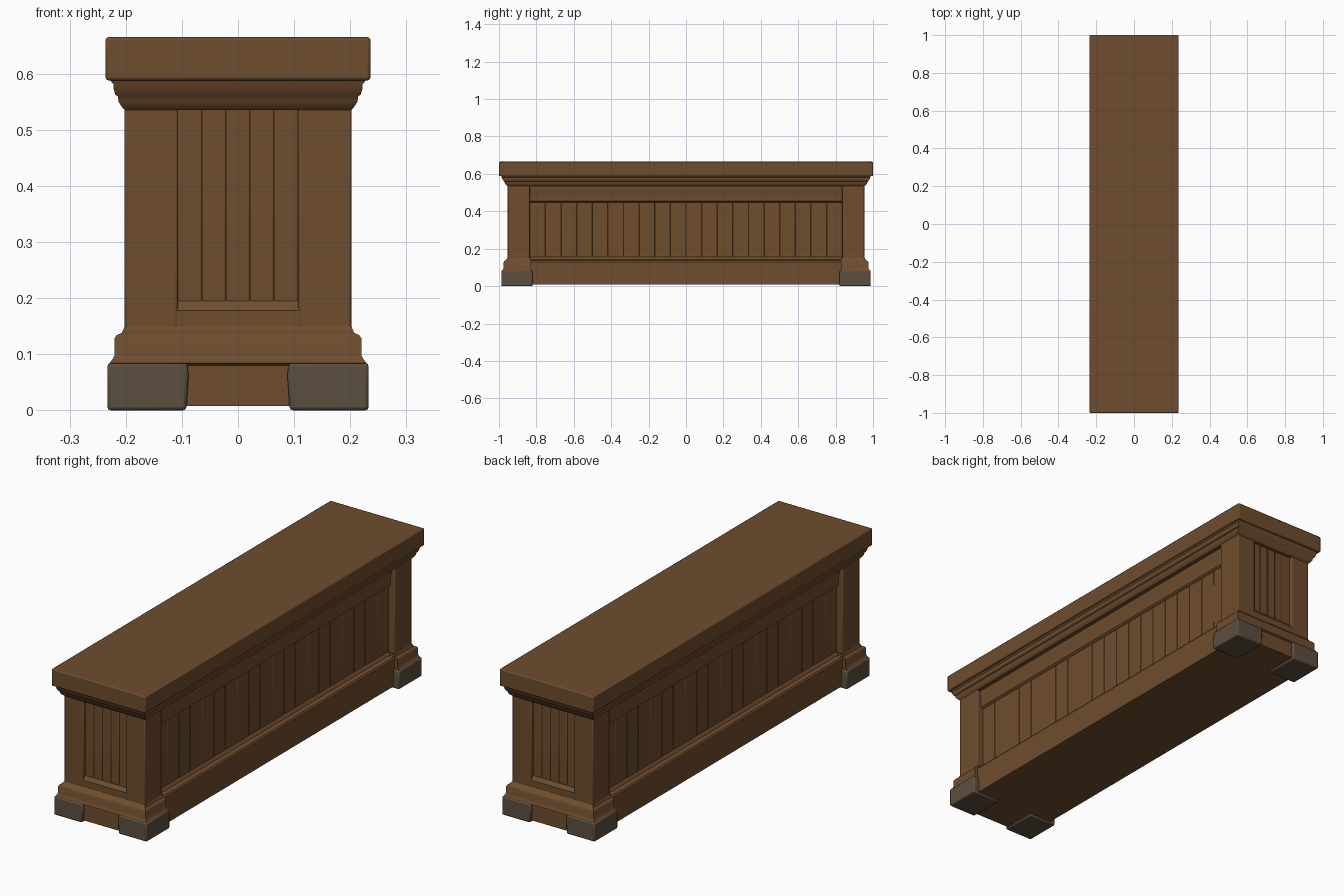
import bpy, bmesh, math

if "Cube" in bpy.data.objects:
    bpy.data.objects.remove(bpy.data.objects["Cube"])


def material(name, rgb):
    m = bpy.data.materials.new(name)
    m.diffuse_color = (*rgb, 1)
    m.use_nodes = True
    m.node_tree.nodes["Principled BSDF"].inputs["Base Color"].default_value = m.diffuse_color
    return m


WOOD = material("brown wood", (0.157, 0.073, 0.027))
FOOT = material("grey brown feet", (0.108, 0.077, 0.050))


def loft(name, rings, mat=WOOD, bevel=0.0):
    """Stack of rectangles (x0, x1, y0, y1, z) skinned into a closed solid."""
    bm = bmesh.new()
    loops = []
    for x0, x1, y0, y1, z in rings:
        xs, ys = sorted((x0, x1)), sorted((y0, y1))
        loops.append([bm.verts.new((xs[i], ys[j], z))
                      for i, j in ((0, 0), (1, 0), (1, 1), (0, 1))])
    for a, b in zip(loops, loops[1:]):
        for i in range(4):
            k = (i + 1) % 4
            bm.faces.new((a[i], a[k], b[k], b[i]))
    bm.faces.new(loops[0][::-1])
    bm.faces.new(loops[-1])
    bmesh.ops.recalc_face_normals(bm, faces=bm.faces)
    me = bpy.data.meshes.new(name)
    bm.to_mesh(me)
    bm.free()
    me.materials.append(mat)
    ob = bpy.data.objects.new(name, me)
    bpy.context.collection.objects.link(ob)
    if bevel:
        mod = ob.modifiers.new("soft edges", "BEVEL")
        mod.width, mod.segments = bevel, 2
        mod.limit_method, mod.angle_limit = "ANGLE", math.radians(40)
    return ob


def box(name, x0, x1, y0, y1, z0, z1, mat=WOOD, bevel=0.0):
    return loft(name, [(x0, x1, y0, y1, z0), (x0, x1, y0, y1, z1)], mat, bevel)


# inner core and lid
box("core", -0.167, 0.167, -0.937, 0.937, 0.008, 0.59)
box("lid", -0.236, 0.236, -1, 1, 0.588, 0.665, bevel=0.005)

# stepped crown moulding under the lid: half width, half length, height
crown = [(0.202, 0.955, 0.535), (0.208, 0.963, 0.542), (0.213, 0.969, 0.55),
         (0.214, 0.972, 0.559), (0.219, 0.976, 0.563), (0.222, 0.983, 0.574),
         (0.222, 0.985, 0.581), (0.228, 0.988, 0.588)]
loft("crown_moulding", [(-x, x, -y, y, z) for x, y, z in crown])

# plinth at each end, rolling in to the posts
plinth = [(0.22, 0.975, 0.008), (0.22, 0.975, 0.08), (0.229, 0.982, 0.084),
          (0.223, 0.977, 0.092), (0.22, 0.975, 0.098), (0.22, 0.975, 0.128),
          (0.216, 0.971, 0.134), (0.207, 0.963, 0.138), (0.202, 0.955, 0.15)]

for sy, end in ((-1, "front"), (1, "back")):
    loft(end + "_plinth", [(-x, x, sy * 0.828, sy * y, z) for x, y, z in plinth])

    # frame rail and sloped sill below the end panel
    loft(end + "_sill", [(-0.11, 0.11, sy * 0.9, sy * 0.955, 0.14),
                         (-0.11, 0.11, sy * 0.9, sy * 0.955, 0.178),
                         (-0.11, 0.11, sy * 0.9, sy * 0.938, 0.2)])
    # narrow boards of the end panel
    n = 5
    w = 0.214 / n
    for i in range(n):
        x = -0.107 + i * w
        box(f"{end}_board_{i + 1}", x, x + w, sy * 0.93, sy * 0.942, 0.15, 0.54,
            bevel=0.003)

    # corner posts and feet
    for sx, side in ((-1, "left"), (1, "right")):
        box(f"{end}_{side}_post", sx * 0.107, sx * 0.202, sy * 0.835, sy * 0.955,
            0.13, 0.545, bevel=0.004)
        f = [(0.092, 0.233, 0.82, 0.987, 0), (0.088, 0.233, 0.82, 0.987, 0.06),
             (0.09, 0.233, 0.822, 0.987, 0.084)]
        loft(f"{end}_{side}_foot",
             [(sx * a, sx * b, sy * c, sy * d, z) for a, b, c, d, z in f],
             FOOT, 0.006)

for sx, side in ((-1, "left"), (1, "right")):
    # long skirt with a sloped top edge
    s = [(0.205, 0.008), (0.205, 0.13), (0.2, 0.137), (0.182, 0.141), (0.172, 0.155)]
    loft(side + "_skirt", [(sx * 0.15, sx * x, -0.84, 0.84, z) for x, z in s])
    # upper rail inside the recess
    r = [(0.172, 0.448), (0.181, 0.455), (0.181, 0.5), (0.184, 0.51), (0.184, 0.545)]
    loft(side + "_upper_rail", [(sx * 0.15, sx * x, -0.84, 0.84, z) for x, z in r])
    # boards of the long panel
    n = 20
    w = 1.67 / n
    for i in range(n):
        y = -0.835 + i * w
        box(f"{side}_board_{i + 1}", sx * 0.16, sx * 0.171, y, y + w, 0.14, 0.455,
            bevel=0.002)

# smooth shading with crisp edges
for ob in bpy.context.collection.objects:
    ob.select_set(True)
    bpy.context.view_layer.objects.active = ob
bpy.ops.object.shade_smooth_by_angle(angle=math.radians(35))
